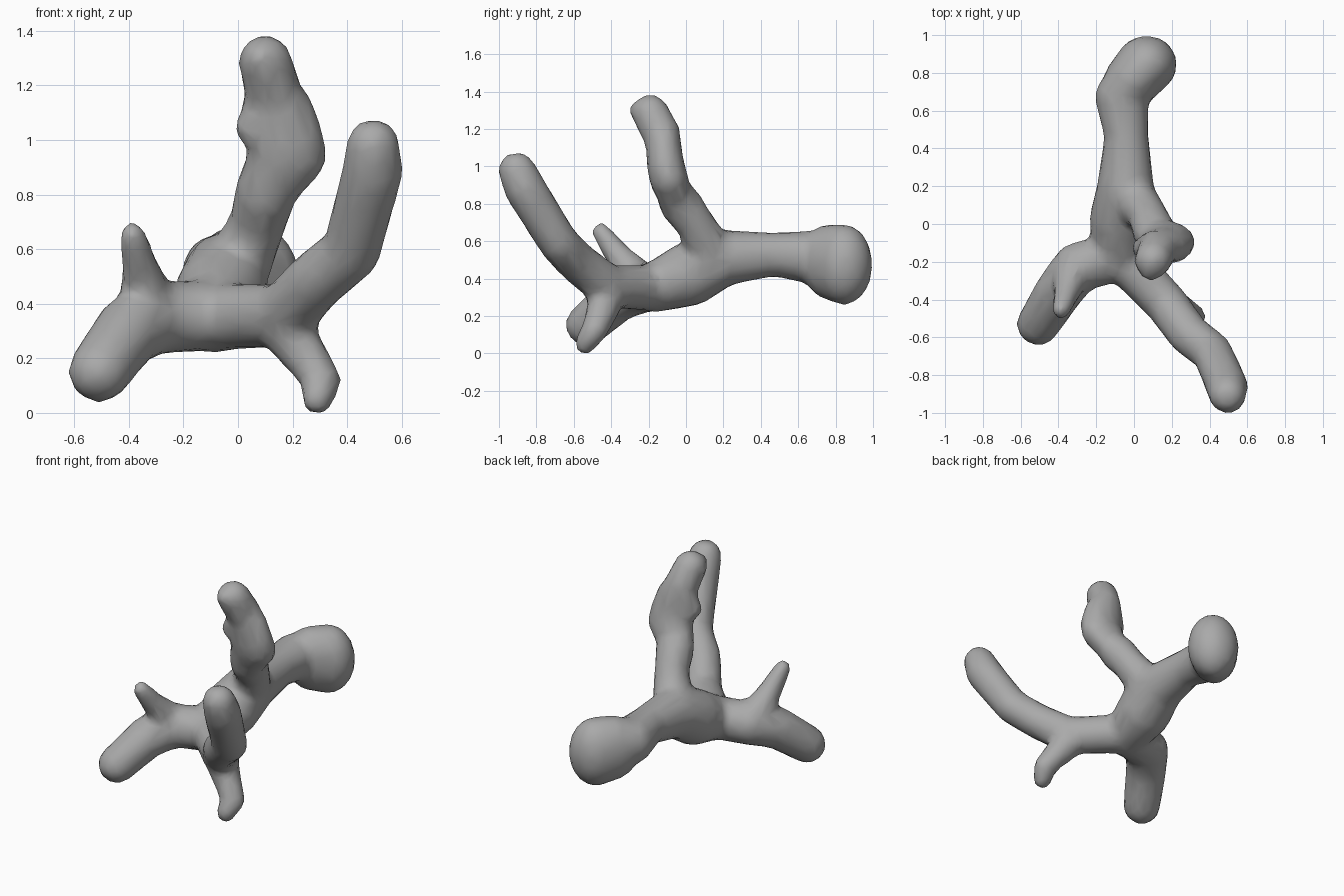
import bpy
import bmesh
from mathutils import Matrix, Vector

if "Cube" in bpy.data.objects:
    bpy.data.objects.remove(bpy.data.objects["Cube"])


def add_limb(bm, *stations, stretch=(1, 1, 1), steps=10):
    """Sweep overlapping balls along stations given as (x, y, z, radius)."""
    pairs = list(zip(stations, stations[1:])) or [(stations[0], stations[0])]
    for a, b in pairs:
        for i in range(steps + 1):
            x, y, z, r = Vector(a).lerp(Vector(b), i / steps)
            size = Vector(stretch) * (r + .006)
            place = Matrix.Translation((x, y, z)) @ Matrix.Diagonal(size).to_4x4()
            bmesh.ops.create_icosphere(bm, subdivisions=3, radius=1, matrix=place)


bm = bmesh.new()
# Back trunk with its tall end knob
add_limb(bm, (.067, .845, .475, .157), (-.01, .76, .49, .145), stretch=(1, .95, 1.34))
add_limb(bm, (-.065, .67, .515, .138), (-.04, .47, .53, .112), (-.045, .19, .51, .147),
         (-.065, .02, .425, .168), (-.08, -.16, .355, .13))
# Left arm and its finger
add_limb(bm, (-.08, -.17, .355, .125), (-.3, -.23, .35, .128),
         (-.4, -.36, .3, .122), (-.508, -.53, .152, .11))
add_limb(bm, (-.33, -.27, .41, .097), (-.355, -.36, .52, .066), (-.387, -.455, .65, .048))
# Right arm and its foot
add_limb(bm, (-.06, -.18, .35, .12), (.17, -.42, .36, .11), (.29, -.585, .49, .106),
         (.415, -.68, .59, .103), (.492, -.86, .88, .108), (.495, -.905, .98, .095))
add_limb(bm, (.18, -.42, .3, .092), (.31, -.49, .12, .066), (.29, -.54, .05, .055))
# Upright branch: stem, wide slab, rounded tip, side bump, front nub
add_limb(bm, (.01, .12, .56, .115), (.075, .045, .7, .098), (.1, -.03, .8, .11))
add_limb(bm, (.12, -.06, .84, .085), (.178, -.09, .93, .1),
         (.178, -.11, 1.0, .096), (.145, -.12, 1.12, .09), stretch=(1.4, 1, 1))
add_limb(bm, (.13, -.13, 1.17, .099), (.1, -.19, 1.285, .096))
add_limb(bm, (.05, -.13, 1.045, .062))
add_limb(bm, (.085, -.245, 1.3, .055))

mesh = bpy.data.meshes.new("branching_body")
bm.to_mesh(mesh)
bm.free()
body = bpy.data.objects.new("branching_body", mesh)
bpy.context.collection.objects.link(body)
bpy.context.view_layer.objects.active = body
body.select_set(True)

# Fuse the limbs into one skin, soften the joints, then coarsen the facets
remesh = body.modifiers.new("fuse", 'REMESH')
remesh.mode = 'VOXEL'
remesh.voxel_size = .02
soften = body.modifiers.new("soften", 'SMOOTH')
soften.factor = .5
soften.iterations = 18
coarsen = body.modifiers.new("coarsen", 'DECIMATE')
coarsen.ratio = .12
for name in ("fuse", "soften", "coarsen"):
    bpy.ops.object.modifier_apply(modifier=name)

# Plain grey skin
grey = bpy.data.materials.new("mid_grey")
grey.diffuse_color = (.4, .4, .4, 1)
grey.use_nodes = True
grey.node_tree.nodes["Principled BSDF"].inputs["Base Color"].default_value = grey.diffuse_color
body.data.materials.clear()
body.data.materials.append(grey)
bpy.ops.object.shade_smooth_by_angle(angle=.7)
